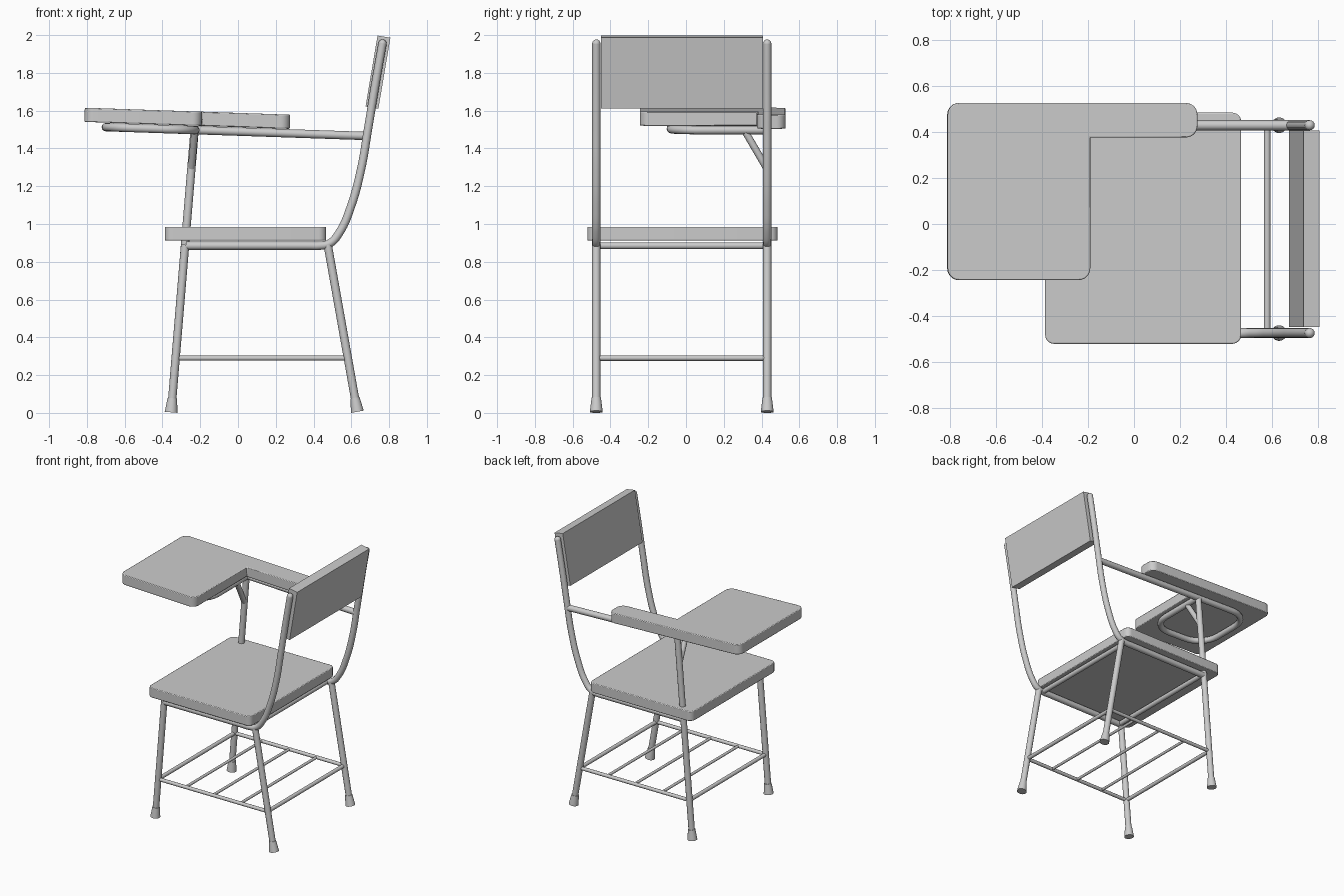
import bpy, bmesh, math
from mathutils import Vector, Matrix

if "Cube" in bpy.data.objects:
    bpy.data.objects.remove(bpy.data.objects["Cube"])

YS = (-0.475, 0.43)          # the two side frames
R = 0.022                    # main tube radius


def finish(ob, angle=35):
    bpy.ops.object.select_all(action='DESELECT')
    ob.select_set(True)
    bpy.context.view_layer.objects.active = ob
    if ob.type == 'CURVE':
        bpy.ops.object.convert(target='MESH')
        ob = bpy.context.object
    bpy.ops.object.shade_smooth_by_angle(angle=math.radians(angle))
    return ob


def tube(name, pts, r=R, closed=False, bezier=False):
    cu = bpy.data.curves.new(name, 'CURVE')
    cu.dimensions = '3D'
    cu.bevel_depth, cu.bevel_resolution, cu.use_fill_caps = r, 4, True
    cu.resolution_u = 8
    sp = cu.splines.new('BEZIER' if bezier else 'POLY')
    items = sp.bezier_points if bezier else sp.points
    items.add(len(pts) - 1)
    for it, p in zip(items, pts):
        if bezier:
            it.co = p
            it.handle_left_type = it.handle_right_type = 'AUTO'
        else:
            it.co = (*p, 1)
    sp.use_cyclic_u = closed
    ob = bpy.data.objects.new(name, cu)
    bpy.context.collection.objects.link(ob)
    return finish(ob)


def rounded(corners, steps=7):
    """Closed outline from (x, y, radius) right-angled corners."""
    out, n = [], len(corners)
    for i, (x, y, r) in enumerate(corners):
        p = Vector((x, y))
        if r == 0:
            out.append(p)
            continue
        a = (Vector(corners[i - 1][:2]) - p).normalized() * r
        b = (Vector(corners[(i + 1) % n][:2]) - p).normalized() * r
        c = p + a + b
        for k in range(steps + 1):
            t = math.pi / 2 * k / steps
            out.append(c - b * math.cos(t) - a * math.sin(t))
    return out


def board(name, outline, z, thick, tilt=0):
    bm = bmesh.new()
    f = bm.faces.new([bm.verts.new((p.x, p.y, 0)) for p in outline])
    top = bmesh.ops.extrude_face_region(bm, geom=[f])['geom']
    bmesh.ops.translate(bm, vec=(0, 0, thick),
                        verts=[v for v in top if isinstance(v, bmesh.types.BMVert)])
    bmesh.ops.recalc_face_normals(bm, faces=bm.faces)
    me = bpy.data.meshes.new(name)
    bm.to_mesh(me)
    bm.free()
    ob = bpy.data.objects.new(name, me)
    bpy.context.collection.objects.link(ob)
    ob.location.z = z
    ob.rotation_euler.y = tilt
    bev = ob.modifiers.new('edge', 'BEVEL')
    bev.width, bev.segments, bev.limit_method = 0.005, 2, 'ANGLE'
    bev.angle_limit = math.radians(40)
    return finish(ob)


def foot(name, base, direction):
    d = Vector(direction).normalized()
    bpy.ops.mesh.primitive_cone_add(
        vertices=24, radius1=0.034, radius2=0.025, depth=0.075,
        location=Vector(base) + d * 0.0375, rotation=d.to_track_quat('Z', 'Y').to_euler())
    bpy.context.object.name = name
    finish(bpy.context.object)


# Side frames: legs, feet, seat rail bending up into the back upright
profile = [(-0.275, 0.885), (0.38, 0.885), (0.43, 0.885), (0.485, 0.897), (0.537, 0.955),
           (0.598, 1.093), (0.651, 1.288), (0.688, 1.5), (0.727, 1.738), (0.765, 1.955)]
for side, y in zip(('right', 'left'), YS):
    tube(f'side_frame_{side}', [(x, y, z) for x, z in profile], bezier=True)
    bpy.ops.mesh.primitive_uv_sphere_add(segments=16, ring_count=8, radius=R,
                                         location=(0.765, y, 1.955))
    bpy.context.object.name = f'upright_cap_{side}'
    finish(bpy.context.object)
    top = (-0.231, y, 1.485) if side == 'left' else (-0.28, y, 0.89)
    fbase, bbase = Vector((-0.354, y, 0.003)), Vector((0.632, y, 0.006))
    ftop, btop = Vector(top), Vector((0.475, y, 0.89))
    for kind, b, t in (('front', fbase, ftop), ('back', bbase, btop)):
        d = (t - b).normalized()
        tube(f'{kind}_leg_{side}', [b + d * 0.03, t])
        foot(f'{kind}_foot_{side}', b, d)
    # Book rack side bar
    tube(f'rack_side_{side}', [(-0.33, y, 0.29), (0.58, y, 0.29)], 0.013)

# Cross rails under the seat and book rack bars
for name, x in (('front', -0.265), ('back', 0.44)):
    tube(f'seat_rail_{name}', [(x, YS[0], 0.885), (x, YS[1], 0.885)], 0.018)
for i in range(5):
    x = -0.33 + 0.91 * i / 4
    tube(f'rack_bar_{i + 1}', [(x, YS[0], 0.29), (x, YS[1], 0.29)],
         0.014 if i in (0, 4) else 0.01)

# Seat
board('seat', rounded([(-0.387, -0.522, 0.04), (0.467, -0.522, 0.04),
                       (0.467, 0.485, 0.04), (-0.387, 0.485, 0.04)]), 0.912, 0.073)

# Backrest
bpy.ops.mesh.primitive_cube_add(size=1, location=(0.741, -0.021, 1.804),
                                rotation=(0, math.radians(9.6), 0))
back = bpy.context.object
back.name = 'backrest'
back.scale = (0.069, 0.857, 0.381)

# L-shaped writing desk
SLOPE = 0.034
board('desk', rounded([(-0.814, -0.244, 0.05), (-0.193, -0.244, 0.05), (-0.193, 0.377, 0),
                       (0.274, 0.377, 0.05), (0.274, 0.527, 0.05), (-0.814, 0.527, 0.05)]),
      1.513, 0.075, math.atan(SLOPE))


# Arm tube, support loop and brace below the desk
def arm_z(x):
    return 1.489 - SLOPE * x


tube('arm_tube', [(x, YS[1], arm_z(x)) for x in (0.68, -0.45)])
loop = rounded([(-0.70, -0.08, 0.16), (-0.225, -0.08, 0.16),
                (-0.225, YS[1], 0.03), (-0.70, YS[1], 0.16)])
tube('desk_support_loop', [(p.x, p.y, arm_z(p.x)) for p in loop], closed=True)
tube('desk_brace', [(-0.247, YS[1], 1.29), (-0.228, 0.31, 1.495)], 0.019)
